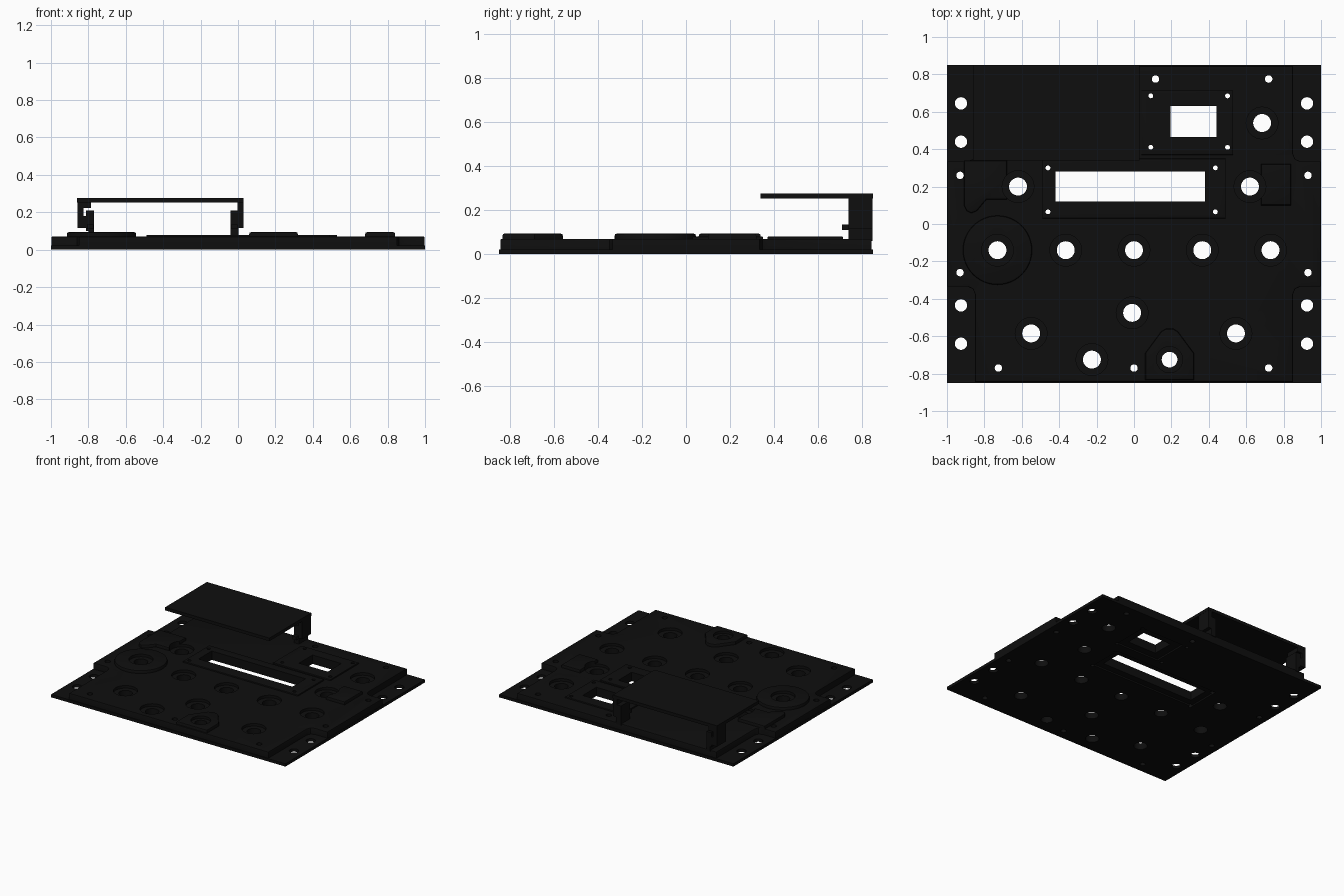
import bpy, bmesh, math

if "Cube" in bpy.data.objects:
    bpy.data.objects.remove(bpy.data.objects["Cube"])

black = bpy.data.materials.new("matte_black")
black.diffuse_color = (0.0045, 0.0045, 0.0045, 1)
black.use_nodes = True
black.node_tree.nodes["Principled BSDF"].inputs["Base Color"].default_value = black.diffuse_color


def add_object(name, bm):
    bmesh.ops.recalc_face_normals(bm, faces=bm.faces)
    me = bpy.data.meshes.new(name)
    bm.to_mesh(me)
    bm.free()
    me.materials.append(black)
    ob = bpy.data.objects.new(name, me)
    bpy.context.collection.objects.link(ob)
    return ob


def prism(bm, pts, z0, z1, chamfer=0.0):
    """Extrude an outline upward, with an optional chamfer round the top."""
    base = bm.faces.new([bm.verts.new((x, y, z0)) for x, y in pts])
    ext = bmesh.ops.extrude_face_region(bm, geom=[base])["geom"]
    top = [g for g in ext if isinstance(g, bmesh.types.BMVert)]
    bmesh.ops.translate(bm, verts=top, vec=(0, 0, z1 - z0))
    if chamfer:
        edges = [g for g in ext if isinstance(g, bmesh.types.BMEdge)]
        bmesh.ops.bevel(bm, geom=edges, offset=chamfer, segments=2,
                        profile=0.5, affect='EDGES')


def rect(x0, x1, y0, y1):
    return [(x0, y0), (x1, y0), (x1, y1), (x0, y1)]


def circle(cx, cy, r, n=32):
    return [(cx + r * math.cos(2 * math.pi * i / n),
             cy + r * math.sin(2 * math.pi * i / n)) for i in range(n)]


def part(name, pts, z0, z1, chamfer=0.0):
    bm = bmesh.new()
    prism(bm, pts, z0, z1, chamfer)
    return add_object(name, bm)


def stepped_hole(bm, cx, cy, r, r2, zstep):
    """Through hole with a wider flat counterbore above zstep."""
    rings = [[bm.verts.new((x, y, z)) for x, y in circle(cx, cy, rad)]
             for rad, z in ((r, -0.1), (r, zstep), (r2, zstep), (r2, 0.2))]
    bm.faces.new(rings[0])
    bm.faces.new(rings[-1])
    for a, b in zip(rings, rings[1:]):
        for i in range(len(a)):
            j = (i + 1) % len(a)
            bm.faces.new((a[i], a[j], b[j], b[i]))


def boolean(target, tool, op):
    m = target.modifiers.new(op.lower(), 'BOOLEAN')
    m.operation, m.object, m.solver = op, tool, 'EXACT'
    bpy.context.view_layer.objects.active = target
    bpy.ops.object.modifier_apply(modifier=m.name)
    bpy.data.objects.remove(tool, do_unlink=True)


# Thin base sheet
plate = part("base_plate", rect(-1, 1, -0.85, 0.85), 0, 0.022)

# Raised deck: a cross whose notched corners leave the thin mounting flanges
quarter = [(0.998, 0.335), (0.89, 0.335), (0.862, 0.347),
           (0.85, 0.375), (0.85, 0.844)]
outline = []
for sx, sy in ((1, 1), (-1, 1), (-1, -1), (1, -1)):
    q = [(sx * x, sy * y) for x, y in quarter]
    outline += q if sx * sy > 0 else q[::-1]
boolean(plate, part("deck", outline, 0.01, 0.07, 0.006), 'UNION')

# Slot bezels and raised pads
house = [(0.06, -0.835), (0.32, -0.835), (0.32, -0.69), (0.235, -0.575),
         (0.21, -0.56), (0.17, -0.56), (0.145, -0.575), (0.06, -0.69)]
corner_pad = [(-0.91, 0.34), (-0.91, 0.1), (-0.895, 0.07), (-0.87, 0.058),
              (-0.84, 0.07), (-0.79, 0.13), (-0.68, 0.13), (-0.68, 0.34)]
for pts, top, ch in ((rect(-0.49, 0.49, 0.03, 0.35), 0.08, 0.004),
                     (rect(0.04, 0.53, 0.37, 0.715), 0.08, 0.004),
                     (house, 0.094, 0.01),
                     (circle(-0.73, -0.14, 0.185, 48), 0.094, 0.01),
                     (corner_pad, 0.094, 0.01),
                     (rect(0.68, 0.84, 0.1, 0.32), 0.094, 0.01)):
    boolean(plate, part("pad", pts, 0.04, top, ch), 'UNION')

# Shallow recesses under the two slots
bm = bmesh.new()
prism(bm, rect(-0.47, 0.43, 0.07, 0.33), -0.05, 0.012)
prism(bm, rect(0.13, 0.5, 0.41, 0.69), -0.05, 0.012)
boolean(plate, add_object("recess_cutter", bm), 'DIFFERENCE')

# Slots, counterbored holes and screw holes
bm = bmesh.new()
prism(bm, rect(-0.42, 0.38, 0.12, 0.28), -0.1, 0.2)
prism(bm, rect(0.195, 0.44, 0.465, 0.63), -0.1, 0.2)
for x, y in ((-0.365, -0.14), (0, -0.14), (0.365, -0.14), (0.73, -0.14),
             (-0.62, 0.2), (0.62, 0.2), (0.685, 0.54), (-0.55, -0.585),
             (0.545, -0.585), (-0.01, -0.475), (-0.225, -0.725)):
    stepped_hole(bm, x, y, 0.048, 0.085, 0.05)
stepped_hole(bm, -0.73, -0.14, 0.048, 0.085, 0.074)
stepped_hole(bm, 0.19, -0.725, 0.042, 0.07, 0.074)
for s in (-1, 1):
    for y in (0.645, 0.44, -0.435, -0.64):
        prism(bm, circle(s * 0.925, y, 0.033, 24), -0.1, 0.2)
    for y in (-0.26, 0.26):
        prism(bm, circle(s * 0.93, y, 0.02, 20), -0.1, 0.2)
for x, y in ((0.115, 0.775), (0.72, 0.775), (-0.725, -0.77), (0, -0.77),
             (0.72, -0.77)):
    prism(bm, circle(x, y, 0.02, 20), -0.1, 0.2)
for x, y in ((-0.46, 0.3), (0.435, 0.3), (-0.46, 0.065), (0.435, 0.065),
             (0.09, 0.685), (0.5, 0.685), (0.09, 0.41), (0.5, 0.41)):
    prism(bm, circle(x, y, 0.013, 16), -0.1, 0.2)
boolean(plate, add_object("hole_cutter", bm), 'DIFFERENCE')
bpy.context.view_layer.objects.active = plate
plate.select_set(True)
bpy.ops.object.shade_smooth_by_angle(angle=math.radians(30))

# Overhanging cover panel
cover = part("cover_panel", rect(-0.86, 0.03, 0.34, 0.85), 0.253, 0.277)


# Brackets carrying the cover: x0, x1, z0, z1 blocks across the rear edge
def bracket(name, blocks, tab):
    ob = None
    for x0, x1, z0, z1 in blocks:
        p = part(name, rect(x0, x1, 0.74, 0.849), z0, z1)
        if ob is None:
            ob = p
        else:
            boolean(ob, p, 'UNION')
    boolean(ob, part("tab", rect(*tab, 0.71, 0.76), 0.11, 0.135), 'UNION')


bracket("left_bracket", [(-0.859, -0.825, 0.115, 0.26),
                         (-0.85, -0.785, 0.222, 0.26),
                         (-0.84, -0.8, 0.116, 0.18),
                         (-0.812, -0.77, 0.1, 0.21),
                         (-0.8, -0.77, 0.06, 0.15)], (-0.808, -0.772))
bracket("right_bracket", [(-0.004, 0.029, 0.115, 0.26),
                          (-0.04, 0.002, 0.06, 0.21)], (-0.038, -0.002))
